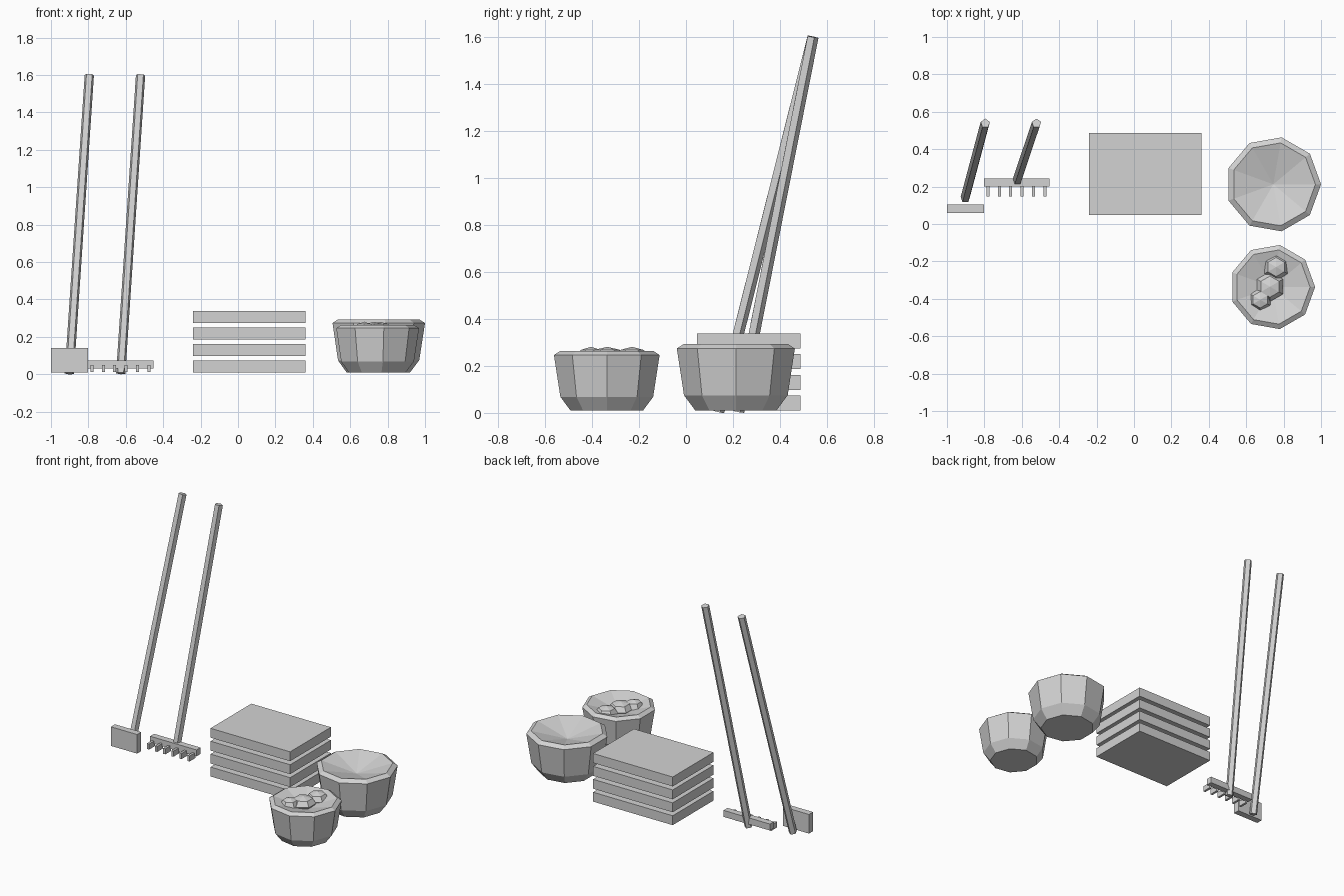
import bpy, bmesh, math
from mathutils import Vector, Matrix

if "Cube" in bpy.data.objects:
    bpy.data.objects.remove(bpy.data.objects["Cube"])

grey = bpy.data.materials.new("light_grey")
grey.diffuse_color = (0.65, 0.65, 0.65, 1)
grey.use_nodes = True
grey.node_tree.nodes["Principled BSDF"].inputs["Base Color"].default_value = grey.diffuse_color


def finish(name, bm):
    bmesh.ops.recalc_face_normals(bm, faces=bm.faces[:])
    me = bpy.data.meshes.new(name)
    bm.to_mesh(me)
    bm.free()
    me.materials.append(grey)
    ob = bpy.data.objects.new(name, me)
    bpy.context.collection.objects.link(ob)
    return ob


def add_box(bm, lo, hi):
    lo, hi = Vector(lo), Vector(hi)
    m = Matrix.Translation((lo + hi) / 2) @ Matrix.Diagonal((*(hi - lo), 1))
    bmesh.ops.create_cube(bm, size=1, matrix=m)


def box(name, lo, hi):
    bm = bmesh.new()
    add_box(bm, lo, hi)
    return finish(name, bm)


def handle(name, a, b, r=0.026):
    # five-sided pole leaning from a to b, one corner towards the back
    a, b = Vector(a), Vector(b)
    d = b - a
    q = Vector((0, 0, 1)).rotation_difference(d).to_matrix().to_4x4()
    bm = bmesh.new()
    rings = []
    for p in (a, b):
        ring = []
        for i in range(5):
            t = math.radians(90 + 72 * i)
            ring.append(bm.verts.new(p + q @ Vector((r * math.cos(t), r * math.sin(t), 0))))
        rings.append(ring)
    for i in range(5):
        j = (i + 1) % 5
        bm.faces.new((rings[0][i], rings[0][j], rings[1][j], rings[1][i]))
    bm.faces.new(rings[0][::-1])
    bm.faces.new(rings[1])
    return finish(name, bm)


def tub(name, x, y, s, sides=9):
    # nine-sided tub: bottom, flared wall, sloped rim, sunken cone filling
    profile = [(0.175, 0.01), (0.224, 0.075), (0.255, 0.274), (0.225, 0.293)]
    bm = bmesh.new()
    rings = []
    for r, z in profile:
        rings.append([bm.verts.new((x + s * r * math.cos(2 * math.pi * i / sides),
                                    y + s * r * math.sin(2 * math.pi * i / sides),
                                    0.01 + (z - 0.01) * s)) for i in range(sides)])
    apex = bm.verts.new((x, y, 0.01 + 0.22 * s))
    for i in range(sides):
        j = (i + 1) % sides
        for lo, hi in zip(rings, rings[1:]):
            bm.faces.new((lo[i], lo[j], hi[j], hi[i]))
        bm.faces.new((rings[-1][i], rings[-1][j], apex))
    bm.faces.new(rings[0][::-1])
    return finish(name, bm)


# Stack of boards
for k in range(4):
    z = 0.01 + 0.088 * k
    box(f"board_{k + 1}", (-0.24, 0.047, z), (0.36, 0.486, z + 0.064))

# Shovel
handle("shovel_handle", (-0.902, 0.137, 0.005), (-0.795, 0.538, 1.6))
box("shovel_blade", (-1.0, 0.06, 0.01), (-0.803, 0.104, 0.14))

# Rake with six teeth
handle("rake_handle", (-0.627, 0.222, 0.005), (-0.521, 0.538, 1.6))
box("rake_head", (-0.803, 0.2, 0.031), (-0.453, 0.243, 0.075))
bm = bmesh.new()
for k in range(6):
    x = -0.781 + 0.061 * k
    add_box(bm, (x - 0.008, 0.147, 0.012), (x + 0.008, 0.21, 0.05))
finish("rake_teeth", bm)

# Tubs
tub("large_tub", 0.745, 0.212, 1.0)
tub("small_tub", 0.74, -0.337, 0.895)

# Lumps lying in the small tub
for k, (x, y, r) in enumerate([(0.76, -0.23, 0.072), (0.727, -0.335, 0.08), (0.675, -0.405, 0.062)]):
    bm = bmesh.new()
    m = Matrix.Translation((x, y, 0.235)) @ Matrix.Diagonal((r, r, 0.046, 1))
    bmesh.ops.create_uvsphere(bm, u_segments=6, v_segments=4, radius=1, matrix=m)
    finish(f"lump_{k + 1}", bm)
